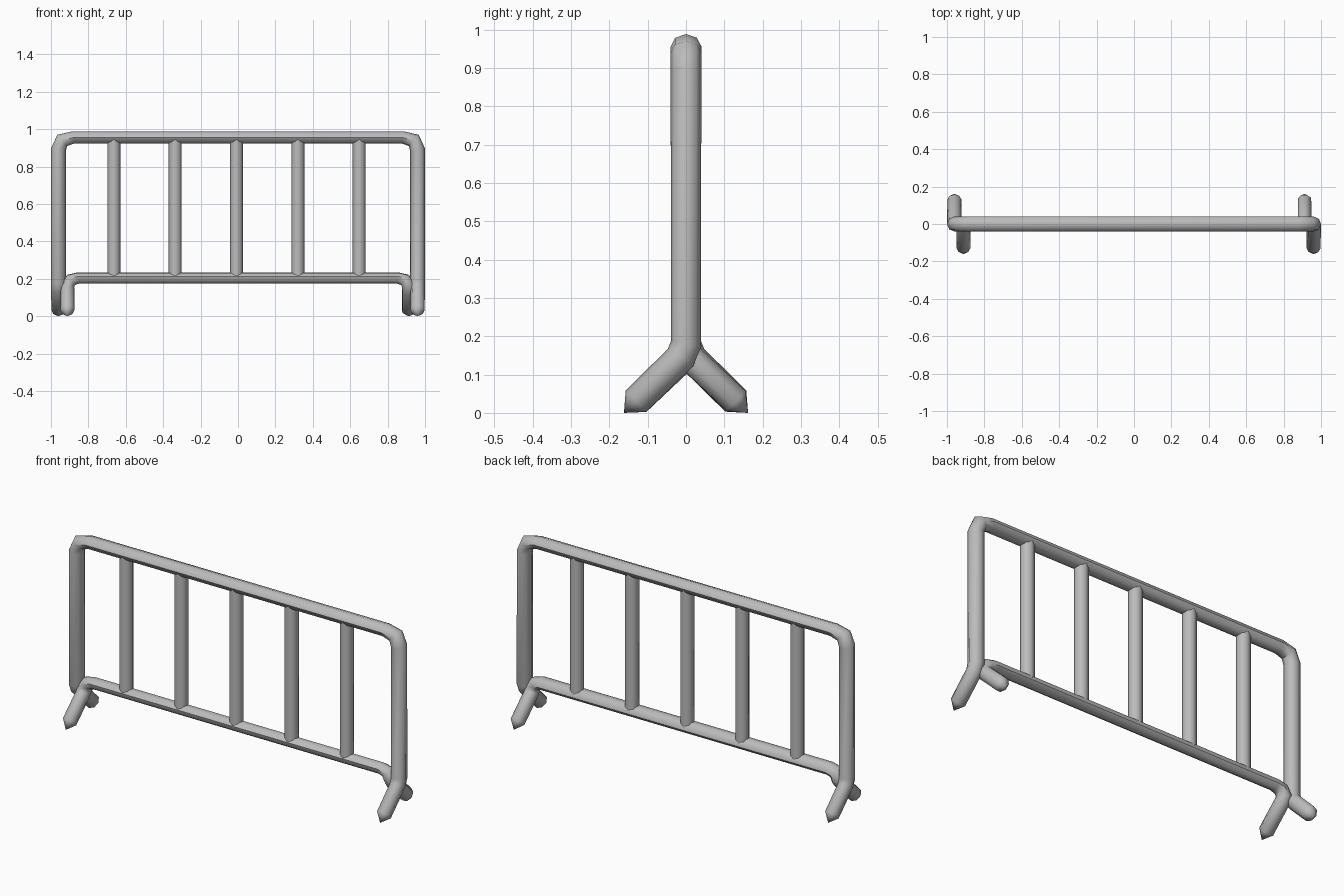
import bpy, bmesh, math
from mathutils import Vector

cube = bpy.data.objects.get("Cube")
if cube:
    bpy.data.objects.remove(cube, do_unlink=True)

GREY = (0.5, 0.5, 0.5, 1.0)
SIDES = 8

steel = bpy.data.materials.new("steel grey")
steel.use_nodes = True
steel.diffuse_color = GREY
bsdf = next(n for n in steel.node_tree.nodes if n.type == "BSDF_PRINCIPLED")
bsdf.inputs["Base Color"].default_value = GREY


def finish(name, bm):
    bmesh.ops.recalc_face_normals(bm, faces=bm.faces)
    mesh = bpy.data.meshes.new(name)
    bm.to_mesh(mesh)
    bm.free()
    mesh.materials.append(steel)
    obj = bpy.data.objects.new(name, mesh)
    bpy.context.collection.objects.link(obj)
    bpy.ops.object.select_all(action="DESELECT")
    obj.select_set(True)
    bpy.context.view_layer.objects.active = obj
    bpy.ops.object.shade_smooth_by_angle(angle=math.radians(50))
    return obj


def bent_tube(name, half, tip):
    """Sweep a tube along half a path and its half-turn copy.
    Each path point is (x, y, z, in-plane radius, cross radius)."""
    path = half + [(-x, -y, z, a, b) for x, y, z, a, b in reversed(half)]
    pts = [Vector(p[:3]) for p in path]
    bm = bmesh.new()
    rings, tangent, u = [], None, Vector((1, 0, 0))
    for i, p in enumerate(pts):
        before = (p - pts[i - 1]).normalized() if i else Vector()
        after = (pts[i + 1] - p).normalized() if i < len(pts) - 1 else Vector()
        t = (before + after).normalized()
        if tangent:
            u = tangent.rotation_difference(t) @ u
        tangent = t
        v = t.cross(u)
        a, b = path[i][3:]
        ring = []
        for k in range(SIDES):
            ang = math.tau * k / SIDES
            ring.append(bm.verts.new(p + u * a * math.cos(ang) + v * b * math.sin(ang)))
        rings.append(ring)
    for r, s in zip(rings, rings[1:]):
        for k in range(SIDES):
            n = (k + 1) % SIDES
            bm.faces.new((r[k], r[n], s[n], s[k]))
    # Pointed foot ends
    x, y, z = tip
    for ring, end in ((rings[0], (x, y, z)), (rings[-1], (-x, -y, z))):
        apex = bm.verts.new(end)
        for k in range(SIDES):
            bm.faces.new((ring[k], ring[(k + 1) % SIDES], apex))
    return finish(name, bm)


# Outer frame: foot, upright and top rail in one bent tube
bent_tube("outer_frame", [
    (-0.96, 0.13, 0.031, 0.038, 0.039),
    (-0.96, 0.014, 0.145, 0.039, 0.04),
    (-0.96, 0, 0.18, 0.04, 0.04),
    (-0.96, 0, 0.89, 0.04, 0.04),
    (-0.94, 0, 0.94, 0.04, 0.04),
    (-0.88, 0, 0.956, 0.033, 0.04),
], (-0.96, 0.162, 0))

# Lower frame: opposite foot and bottom rail
bent_tube("lower_frame", [
    (-0.912, -0.13, 0.031, 0.037, 0.039),
    (-0.912, -0.014, 0.14, 0.037, 0.039),
    (-0.911, 0, 0.163, 0.037, 0.039),
    (-0.893, 0, 0.194, 0.035, 0.039),
    (-0.855, 0, 0.204, 0.031, 0.038),
], (-0.912, -0.162, 0))

# Vertical bars between the rails
for i in range(5):
    bm = bmesh.new()
    bmesh.ops.create_cone(bm, cap_ends=True, segments=SIDES, radius1=0.035,
                          radius2=0.035, depth=0.74)
    bmesh.ops.translate(bm, verts=bm.verts, vec=(-0.008 + 0.328 * (i - 2), 0, 0.58))
    finish(f"vertical_bar_{i + 1}", bm)
